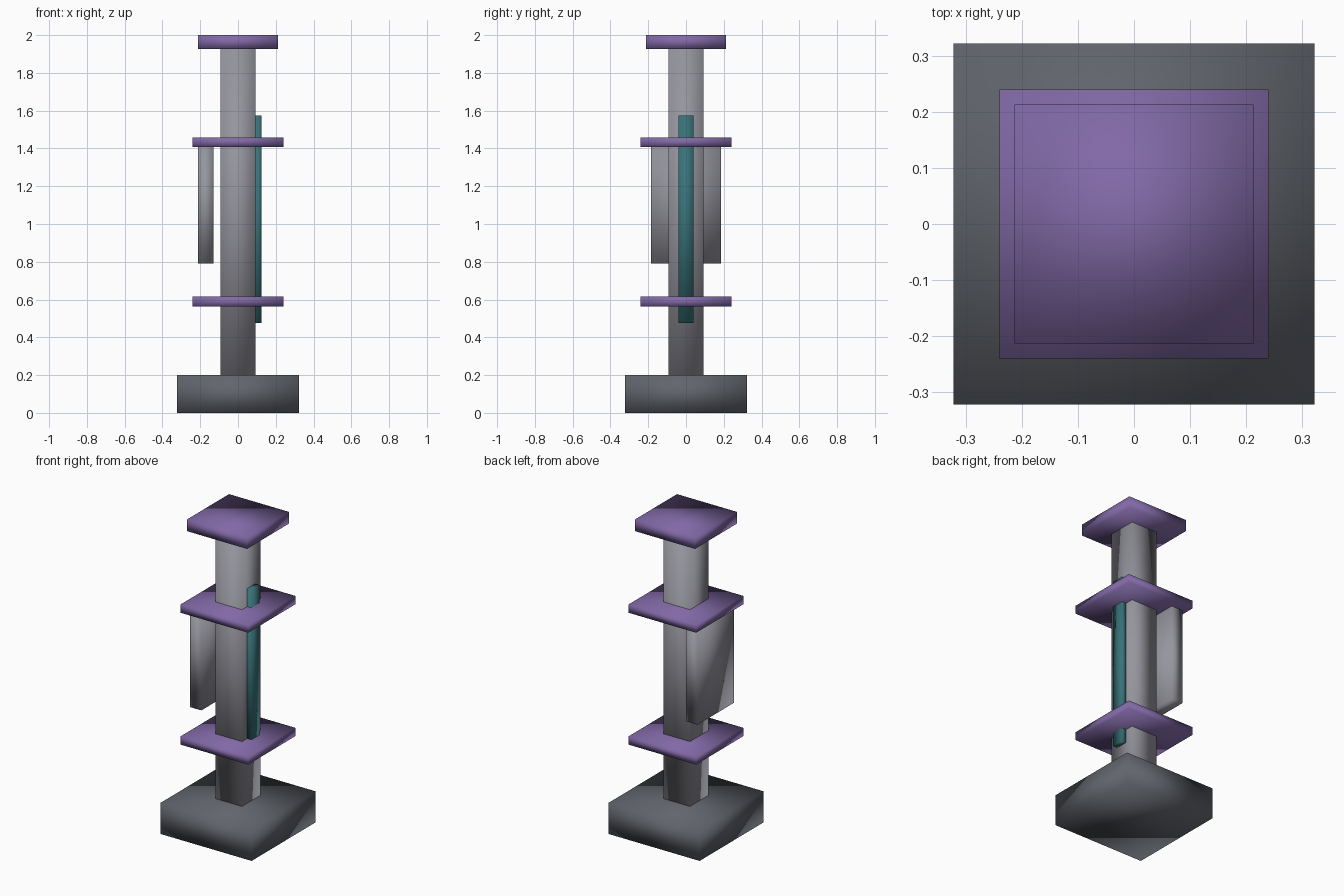
import bpy

if "Cube" in bpy.data.objects:
    bpy.data.objects.remove(bpy.data.objects["Cube"])


def material(name, rgb):
    m = bpy.data.materials.new(name)
    m.diffuse_color = (*rgb, 1)
    m.use_nodes = True
    m.node_tree.nodes["Principled BSDF"].inputs["Base Color"].default_value = m.diffuse_color
    return m


def box(name, x, y, z, mat):
    """Smooth-shaded box spanning the given (min, max) ranges."""
    spans = (x, y, z)
    bpy.ops.mesh.primitive_cube_add(size=1, location=[(a + b) / 2 for a, b in spans])
    ob = bpy.context.object
    ob.name = name
    ob.scale = [b - a for a, b in spans]
    bpy.ops.object.transform_apply(location=False, rotation=False, scale=True)
    bpy.ops.object.shade_smooth()
    ob.data.materials.append(mat)
    return ob


def square(name, half, z, mat):
    return box(name, (-half, half), (-half, half), z, mat)


dark = material("dark_stone", (0.12, 0.13, 0.15))
grey = material("grey_metal", (0.30, 0.30, 0.34))
purple = material("purple", (0.22, 0.14, 0.38))
teal = material("teal", (0.04, 0.17, 0.19))

# Plinth and square column
square("base", 0.322, (0, 0.2), dark)
square("column", 0.093, (0.19, 1.94), grey)

# Purple collars and cap
square("lower_collar", 0.24, (0.563, 0.615), purple)
square("upper_collar", 0.24, (1.407, 1.459), purple)
square("cap", 0.213, (1.926, 2.0), purple)

# Teal strip on the right face of the column
box("side_strip", (0.085, 0.124), (-0.04, 0.04), (0.477, 1.574), teal)

# Panel hanging below the upper collar on the left
box("hanging_panel", (-0.212, -0.13), (-0.185, 0.185), (0.79, 1.42), grey)
